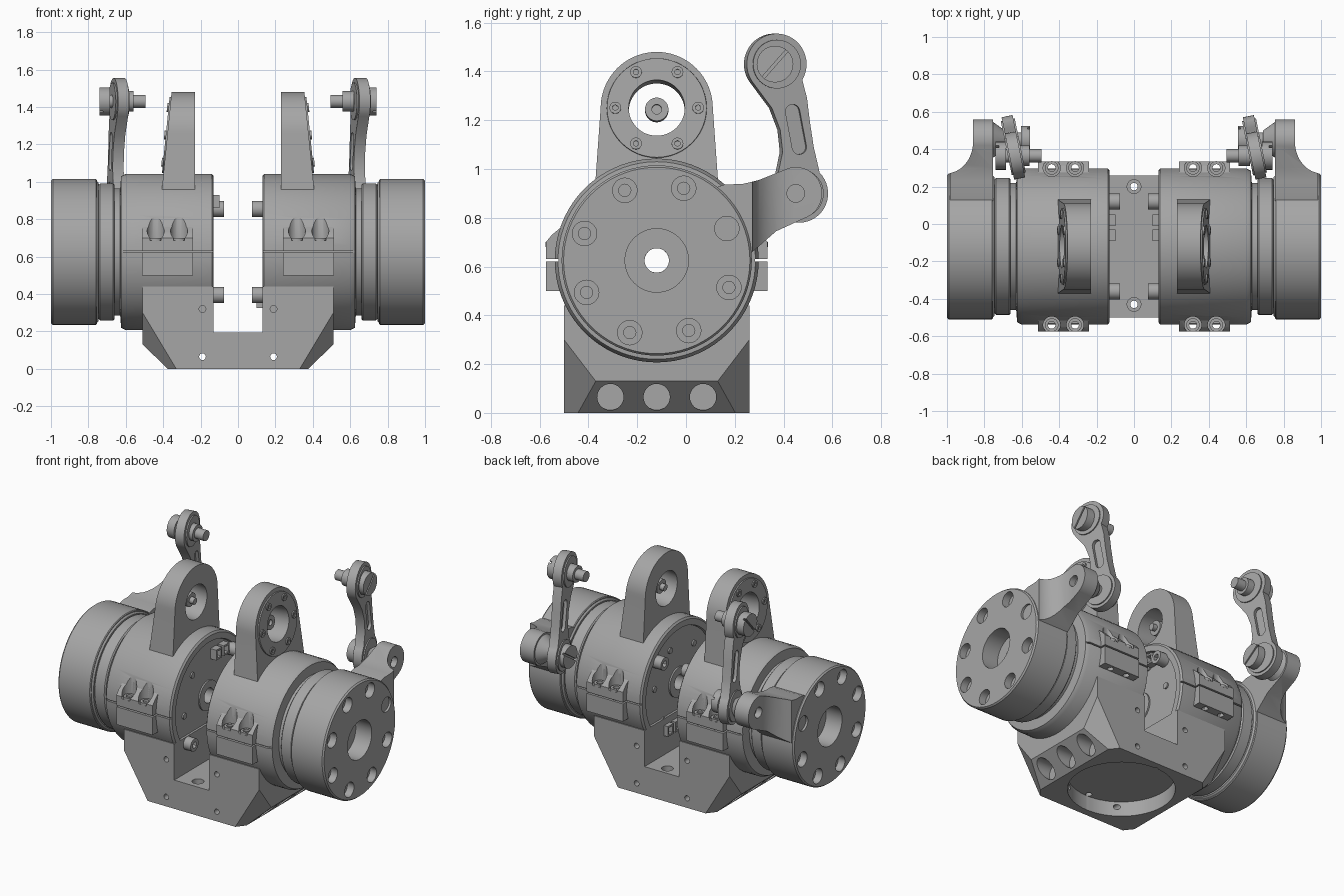
import bpy, bmesh
from math import sin, cos, pi, radians
from mathutils import Vector, Matrix

if "Cube" in bpy.data.objects:
    bpy.data.objects.remove(bpy.data.objects["Cube"])

grey = bpy.data.materials.new("machined_grey")
grey.use_nodes = True
GREY = (0.38, 0.38, 0.38, 1)
grey.diffuse_color = GREY
grey.node_tree.nodes["Principled BSDF"].inputs["Base Color"].default_value = GREY

CY, CZ = -0.12, 0.625      # motor axis
parts = []


def finish(name, bm):
    bmesh.ops.recalc_face_normals(bm, faces=bm.faces)
    mesh = bpy.data.meshes.new(name)
    bm.to_mesh(mesh)
    bm.free()
    mesh.materials.append(grey)
    obj = bpy.data.objects.new(name, mesh)
    bpy.context.collection.objects.link(obj)
    parts.append(obj)
    return obj


def rod(name, p0, p1, r, r2=None, n=32):
    p0, p1 = Vector(p0), Vector(p1)
    d = p1 - p0
    m = Matrix.Translation((p0 + p1) / 2) @ d.to_track_quat('Z', 'Y').to_matrix().to_4x4()
    bm = bmesh.new()
    bmesh.ops.create_cone(bm, cap_ends=True, segments=n, radius1=r,
                          radius2=r if r2 is None else r2, depth=d.length, matrix=m)
    return finish(name, bm)


def xrod(name, x0, x1, y, z, r, r2=None, n=32):
    return rod(name, (x0, y, z), (x1, y, z), r, r2, n)


def prism(name, pts, axis, lo, hi):
    put = {'x': lambda a, b, h: (h, a, b), 'y': lambda a, b, h: (a, h, b),
           'z': lambda a, b, h: (a, b, h)}[axis]
    bm = bmesh.new()
    low = [bm.verts.new(put(a, b, lo)) for a, b in pts]
    top = [bm.verts.new(put(a, b, hi)) for a, b in pts]
    bm.faces.new(low)
    bm.faces.new(top)
    for i in range(len(pts)):
        j = (i + 1) % len(pts)
        bm.faces.new((low[i], low[j], top[j], top[i]))
    return finish(name, bm)


def box(name, x0, x1, y0, y1, z0, z1):
    return prism(name, [(x0, y0), (x1, y0), (x1, y1), (x0, y1)], 'z', z0, z1)


def lathe(name, profile, n=72):
    """Closed (x, radius) profile turned about the motor axis."""
    bm = bmesh.new()
    rings = [[bm.verts.new((x, CY + r * cos(2 * pi * k / n), CZ + r * sin(2 * pi * k / n)))
              for k in range(n)] for x, r in profile]
    for i, a in enumerate(rings):
        b = rings[(i + 1) % len(rings)]
        for k in range(n):
            j = (k + 1) % n
            bm.faces.new((a[k], a[j], b[j], b[k]))
    return finish(name, bm)


def arc(cy, cz, r, a0, a1, n=20):
    return [(cy + r * cos(radians(a0 + (a1 - a0) * i / n)),
             cz + r * sin(radians(a0 + (a1 - a0) * i / n))) for i in range(n + 1)]


def cut(obj, *cutters):
    for c in cutters:
        mod = obj.modifiers.new("cut", 'BOOLEAN')
        mod.operation, mod.solver, mod.object = 'DIFFERENCE', 'EXACT', c
        dg = bpy.context.evaluated_depsgraph_get()
        mesh = bpy.data.meshes.new_from_object(obj.evaluated_get(dg))
        obj.modifiers.clear()
        obj.data = mesh
        parts.remove(c)
        bpy.data.objects.remove(c)
    return obj


def screw_slot(y, z, x0, x1, angle):
    c, s = cos(angle), sin(angle)
    quad = [(-.1, -.006), (.1, -.006), (.1, .006), (-.1, .006)]
    return prism("slot", [(y + a * c - b * s, z + a * s + b * c) for a, b in quad], 'x', x0, x1)


# --- mirrored halves ---------------------------------------------------
# Motor housing with split line and bolt pockets
housing = lathe("motor_housing", [(.145, .05), (.145, .36), (.13, .365), (.13, .405), (.14, .418),
                                  (.6, .418), (.625, .405), (.63, .34), (.66, .34), (.66, .05)])
BOLT_X = (.315, .44)
SIDES = (-1, 1)
for s in SIDES:
    def yy(d):
        return CY + s * d
    lug = prism("clamp_lug", [(yy(.33), .5), (yy(.455), .5), (yy(.455), .70), (yy(.43), .73),
                              (yy(.37), .78), (yy(.33), .78)], 'x', .24, .513)
    for target in (housing, lug):
        cut(target, box("split", 0, .7, yy(.402), yy(.5), .621, .631))
        for x in BOLT_X:
            cut(target, rod("pocket", (x, yy(.42), .685), (x, yy(.42), .83), .046))
    for x in BOLT_X:
        cut(lug, rod("hole", (x, yy(.42), .4), (x, yy(.42), .75), .02, n=16))
        head = rod("clamp_bolt", (x, yy(.42), .68), (x, yy(.42), .70), .036, n=24)
        cut(head, rod("hole", (x, yy(.42), .6), (x, yy(.42), .75), .02, n=16))

# Output flange and cap
lathe("output_flange", [(.66, .05), (.66, .358), (.667, .366), (.738, .366), (.745, .358), (.745, .05)])
cap = lathe("output_cap", [(.745, .05), (.745, .37), (.755, .38), (.755, .385), (.76, .39), (.99, .39),
                           (1, .382), (1, .13), (.88, .13), (.88, .05)])
for k in range(8):
    a = radians(24.5 + 45 * k)
    y, z = CY + .316 * cos(a), CZ + .316 * sin(a)
    cut(cap, xrod("hole", .95, 1.1, y, z, .05), xrod("hole", .9, 1.1, y, z, .025, n=16))

# Crank arm blending into the cap
TY, TZ = .45, .9
arm = prism("crank_arm", [(.05, .5), (.2, .6), (.29, .675), (.37, .745)]
            + arc(TY, TZ, .108, -62, 106) + [(.3, .955), (.23, .938), (.16, .937), (.05, .9)],
            'x', .755, .985)
blend = [(1.005 - .145 * sin(t * pi / 16), .44 - .17 * cos(t * pi / 16)) for t in range(9)]
cut(arm, prism("blend", [(1.2, .27)] + blend + [(.86, .8), (1.2, .8)], 'z', .3, 1.2),
    xrod("hole", .82, 1, TY, TZ, .036))
xrod("crank_boss", .76, .69, TY, TZ, .1, .05)
xrod("crank_pin", .60, .72, TY, TZ, .04)
low_head = xrod("crank_pin_head", .555, .605, TY, TZ, .075)
cut(low_head, screw_slot(TY, TZ, .5, .57, .6))

# Upper pin of the link
UY, UZ = .365, 1.43
xrod("link_pin", .495, .7, UY, UZ, .035)
xrod("link_pin_collar", .56, .62, UY, UZ, .055)
top_head = xrod("link_pin_head", .685, .74, UY, UZ, .075)
cut(top_head, screw_slot(UY, UZ, .722, .8, .85))

# Upright bearing bracket with sloping outer face
tower = prism("bearing_upright", [(CY + .255, .9)] + arc(CY, 1.25, .23, 0, 180, 36) + [(CY - .255, .9)],
              'x', .23, .4)
for v in tower.data.vertices:
    if v.co.x > .3:
        v.co.x = .355 + .1 * (1.48 - v.co.z)
C, N = Vector((.378, CY, 1.25)), Vector((1, 0, .1)).normalized()
ring = rod("bearing_ring", C - N * .02, C + N * .008, .208, .204, n=48)
for target in (tower, ring):
    cut(target, rod("bore", C - N * .4, C + N * .2, .115, n=48))
up = Vector((-.1, 0, 1)).normalized()
for k in range(6):
    a = k * pi / 3
    p = C + Vector((0, .17 * cos(a), 0)) + up * (.17 * sin(a))
    bolt = rod("bearing_bolt", p, p + N * .016, .024, n=20)
    cut(bolt, rod("hole", p + N * .006, p + N * .05, .012, n=6))
hub = rod("bearing_pin", C - N * .11, C - N * .05, .048)
cut(hub, rod("hole", C - N * .07, C, .02))
rod("bearing_pin_stub", C - N * .14, C - N * .1, .022)

# Inner face cover screws and housing flare below the upright
for y, z in ((.12, .855), (-.36, .395)):
    post = xrod("cover_post", .075, .15, y, z, .043)
    cut(post, xrod("hole", .05, .1, y, z, .022, n=6))
cover = xrod("cover_hub", .135, .15, CY, CZ, .1)
cut(cover, xrod("hole", .1, .2, CY, CZ, .05))
for k in range(6):
    a = radians(k * 60 + 10)
    xrod("cover_screw", .135, .15, CY + .26 * cos(a), CZ + .26 * sin(a), .02, n=16)

for p in parts:
    p.modifiers.new("mirror", 'MIRROR').use_mirror_merge = False

# --- single parts ------------------------------------------------------
# Base bracket: U profile, sloping corners, round recess and bolt holes
half = [(.375, 0), (.51, .13), (.51, .44), (.13, .44), (.13, .195)]
base = prism("base_bracket", half + [(-x, z) for x, z in reversed(half)], 'y', -.5, .26)
bm = bmesh.new()
bm.from_mesh(base.data)
for sx in SIDES:
    for sy in SIDES:
        no = Vector((sx * .039, sy * .0306, -.0234))
        co = Vector((sx * .51, CY + sy * .38, .3))
        res = bmesh.ops.bisect_plane(bm, geom=bm.verts[:] + bm.edges[:] + bm.faces[:], dist=1e-5,
                                     plane_co=co, plane_no=no, clear_outer=True)
        bmesh.ops.holes_fill(bm, edges=[e for e in bm.edges if e.is_boundary])
bmesh.ops.recalc_face_normals(bm, faces=bm.faces)
bm.to_mesh(base.data)
bm.free()
cut(base, rod("recess", (0, CY, -.1), (0, CY, .1), .33, n=64))
for sx in SIDES:
    for y in (-.31, CY, .07):
        cut(base, xrod("hole", sx * .37, sx * .6, y, .065, .054))
    cut(base, rod("hole", (sx * .19, -.6, .065), (sx * .19, .4, .065), .018, n=16))
    for y0, y1 in ((-.6, -.46), (.22, .4)):
        cut(base, rod("hole", (sx * .19, y0, .32), (sx * .19, y1, .32), .018, n=16))
for y in (.2, -.43):
    cut(base, rod("hole", (0, y, .15), (0, y, .3), .037, n=24),
        rod("hole", (0, y, -.1), (0, y, .3), .02, n=16))

# Wiring sockets on the inner covers, high on one motor and low on the other
for s, z in ((-1, .86), (1, .325)):
    for y in (-.09, -.01):
        socket = box("wiring_socket", *sorted((s * .1, s * .15)), y, y + .06, z, z + .07)
        cut(socket, box("hole", *sorted((s * .08, s * .13)), y + .01, y + .05, z + .012, z + .058))

# Curved links with pocketed webs and end collars, both twisted the same way
for s in SIDES:
    outline = (arc(UY, UZ, .125, -31, 220, 32) + [(.345, 1.25), (.38, 1.16), (.39, 1.07)]
               + arc(.46, .9, .12, 138, 405, 32) + [(.52, 1.09), (.503, 1.2), (.492, 1.29)])
    link = prism("link_bar", outline, 'x', -.03, .03)
    slot = arc(.432, 1.235, .03, 15, 195, 10) + arc(.46, 1.09, .03, 195, 375, 10)
    cut(link, prism("web", slot, 'x', .01, .1), prism("web", slot, 'x', -.1, -.01))
    collars = [xrod("link_collar", -.038, .038, y, z, .1, n=40) for y, z in ((UY, UZ), (.46, .9))]
    twist = (Matrix.Translation((s * .645, .41, 0)) @ Matrix.Rotation(.2, 4, 'Z')
             @ Matrix.Translation((0, -.41, 0)))
    for part in [link] + collars:
        part.data.transform(twist)

# Smooth shading with crisp edges
bpy.ops.object.select_all(action='DESELECT')
for p in parts:
    p.select_set(True)
bpy.context.view_layer.objects.active = base
bpy.ops.object.shade_smooth_by_angle(angle=radians(30))
